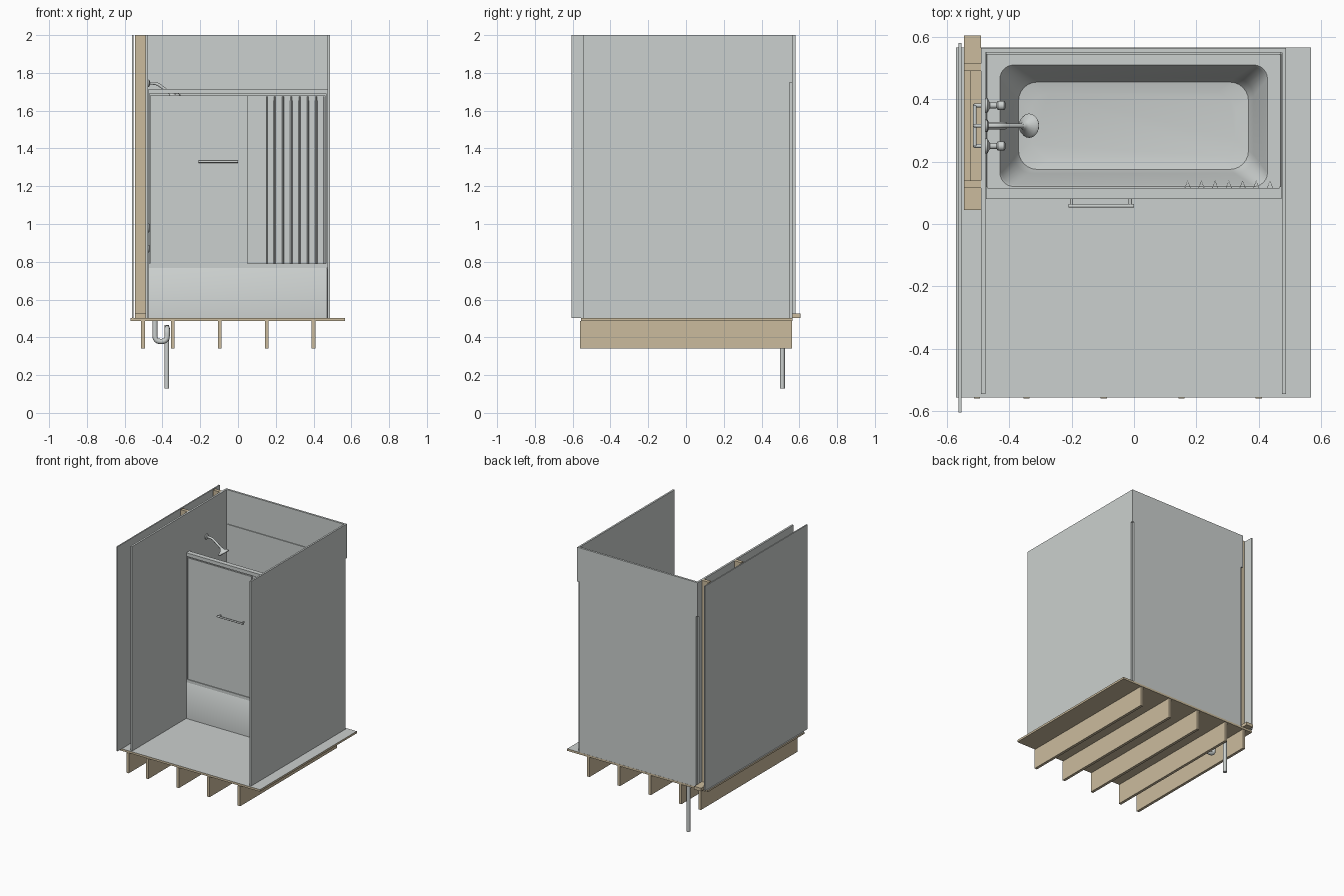
import bpy, bmesh, math
from mathutils import Vector

if "Cube" in bpy.data.objects:
    bpy.data.objects.remove(bpy.data.objects["Cube"])


def material(name, col):
    m = bpy.data.materials.new(name)
    m.diffuse_color = (*col, 1)
    m.use_nodes = True
    m.node_tree.nodes["Principled BSDF"].inputs["Base Color"].default_value = m.diffuse_color
    return m


GREY = material("pale grey", (0.60, 0.63, 0.62))
WOOD = material("pine wood", (0.60, 0.50, 0.34))


def finish(name, bm, mat, smooth=False):
    bmesh.ops.recalc_face_normals(bm, faces=bm.faces)
    me = bpy.data.meshes.new(name)
    bm.to_mesh(me)
    bm.free()
    me.materials.append(mat)
    ob = bpy.data.objects.new(name, me)
    bpy.context.collection.objects.link(ob)
    if smooth:
        bpy.context.view_layer.objects.active = ob
        ob.select_set(True)
        bpy.ops.object.shade_smooth_by_angle(angle=math.radians(40))
        ob.select_set(False)
    return ob


def box(name, x, y, z, mat=GREY):
    bm = bmesh.new()
    bmesh.ops.create_cube(bm, size=1)
    for v in bm.verts:
        v.co = [(a + b) / 2 + c * (b - a) for (a, b), c in zip((x, y, z), v.co)]
    return finish(name, bm, mat)


def rings(name, loops, cap=True, smooth=True, mat=GREY):
    """Skin a list of matching closed loops."""
    bm = bmesh.new()
    vs = [[bm.verts.new(p) for p in loop] for loop in loops]
    n = len(vs[0])
    for a, b in zip(vs, vs[1:]):
        for i in range(n):
            bm.faces.new((a[i], a[(i + 1) % n], b[(i + 1) % n], b[i]))
    if cap:
        bm.faces.new(vs[0])
        bm.faces.new(vs[-1])
    return finish(name, bm, mat, smooth)


def lathe(name, start, axis, profile, n=20):
    """Revolve (distance, radius) pairs around an axis."""
    axis = Vector(axis).normalized()
    u = axis.orthogonal().normalized()
    w = axis.cross(u)
    return rings(name, [[Vector(start) + axis * d + r * (u * math.cos(t) + w * math.sin(t))
                         for t in (2 * math.pi * i / n for i in range(n))] for d, r in profile])


def tube(name, pts, r, bend=0.0, n=12):
    """Round pipe along a path, with rounded bends."""
    pts = [Vector(p) for p in pts]
    path = [pts[0]]
    for a, b, c in zip(pts, pts[1:], pts[2:]):
        p, q = b + (a - b).normalized() * bend, b + (c - b).normalized() * bend
        path += [p * (1 - t) ** 2 + b * 2 * t * (1 - t) + q * t * t for t in (0, .25, .5, .75, 1)] if bend else [b]
    path.append(pts[-1])
    loops, u = [], None
    for i, p in enumerate(path):
        d = (path[min(i + 1, len(path) - 1)] - path[max(i - 1, 0)]).normalized()
        u = d.orthogonal().normalized() if u is None else (u - d * u.dot(d)).normalized()
        w = d.cross(u)
        loops.append([p + r * (u * math.cos(t) + w * math.sin(t))
                      for t in (2 * math.pi * k / n for k in range(n))])
    return rings(name, loops)


def rounded(x0, x1, y0, y1, r, z, seg=6):
    out = []
    for k, (cx, cy) in enumerate(((x1 - r, y1 - r), (x0 + r, y1 - r), (x0 + r, y0 + r), (x1 - r, y0 + r))):
        for i in range(seg + 1):
            a = math.pi / 2 * (k + i / seg)
            out.append((cx + r * math.cos(a), cy + r * math.sin(a), z))
    return out


# floor: wooden deck with a grey top, carried on joists
deck = box("floor_deck", (-.57, .567), (-.556, .565), (.487, .502), WOOD)
deck.data.materials.append(GREY)
for f in deck.data.polygons:
    if f.normal.z > .5:
        f.material_index = 1
for i, x in enumerate((-.503, -.345, -.097, .152, .40)):
    box(f"joist_{i}", (x - .01, x + .01), (-.56, .56), (.34, .487), WOOD)

# room walls, with the rear corners closed only above the surround
box("left_wall", (-.49, -.476), (-.545, .549), (.502, 2))
box("right_wall", (.474, .487), (-.545, .549), (.502, 2))
box("back_wall", (-.476, .474), (.549, .564), (.502, 2))
box("corner_left", (-.49, -.476), (.549, .564), (1.75, 2))
box("corner_right", (.474, .487), (.549, .564), (1.75, 2))
box("outer_sheet", (-.562, -.553), (-.605, .58), (.502, 2))
box("surround_panel", (-.474, .472), (.543, .549), (.77, 1.75))

# wet wall framing
box("bottom_plate", (-.545, -.49), (.045, .605), (.502, .525), WOOD)
for i, y in enumerate((.115, .49)):
    box(f"stud_{i}", (-.545, -.49), (y, y + .025), (.525, 2), WOOD)
for i, z in enumerate((.86, 1.72)):
    box(f"blocking_{i}", (-.545, -.522), (.14, .49), (z, z + .08), WOOD)

# bathtub: outer shell, rim and basin in one skin
rings("bathtub", [
    rounded(-.475, .473, .08, .548, .003, .502),
    rounded(-.475, .473, .08, .548, .003, .765),
    rounded(-.471, .469, .084, .544, .003, .77),
    rounded(-.43, .428, .12, .51, .045, .77),
    rounded(-.425, .423, .125, .505, .045, .762),
    rounded(-.385, .383, .162, .468, .06, .58),
    rounded(-.37, .367, .175, .455, .06, .55),
    rounded(-.33, .325, .21, .42, .06, .542)])

# sliding doors in their rails
for n, z0, z1 in (("bottom_track", .768, .79), ("top_track", 1.69, 1.716)):
    box(n, (-.475, .473), (.08, .115), (z0, z1))
for s, x in (("left", -.475), ("right", .467)):
    box(f"{s}_jamb", (x, x + .006), (.08, .12), (.77, 1.716))
box("front_door", (-.465, .05), (.086, .091), (.79, 1.66))
box("rear_door", (-.01, .462), (.101, .106), (.79, 1.66))
box("front_door_hanger", (-.465, .05), (.084, .094), (1.655, 1.68))
box("rear_door_hanger", (-.01, .462), (.099, .109), (1.655, 1.68))
tube("towel_bar", [(-.21, .058, 1.33), (0, .058, 1.33)], .006)
for x in (-.2, -.012):
    tube("towel_bar_post", [(x, .088, 1.33), (x, .058, 1.33)], .005)

# gathered curtain with narrow pleats
bm = bmesh.new()
prev = None
for i in range(7 * 4 + 1):
    x = .15 + i * .044 / 4
    y = (.095, .112, .14, .112)[i % 4]
    cur = [bm.verts.new((x, y, z)) for z in (.79, 1.675)]
    if prev:
        bm.faces.new((prev[0], cur[0], cur[1], prev[1]))
    prev = cur
curtain = finish("curtain", bm, GREY)
curtain.modifiers.new("thickness", 'SOLIDIFY').thickness = .002

# taps, spout and shower head
for y in (.38, .25):
    lathe("tap", (-.476, y, .98), (1, 0, 0),
          [(0, .024), (.006, .024), (.014, .01), (.035, .009), (.04, .015), (.06, .015), (.065, .008)])
lathe("spout_flange", (-.476, .315, .87), (1, 0, 0), [(0, .02), (.006, .02), (.01, .013)])
tube("spout", [(-.476, .315, .87), (-.415, .315, .87), (-.415, .315, .835)], .012, .018)
lathe("shower_flange", (-.476, .315, 1.745), (1, 0, 0), [(0, .02), (.006, .018), (.01, .01)])
tube("shower_arm", [(-.476, .315, 1.745), (-.43, .315, 1.745), (-.355, .315, 1.69)], .008, .02)
lathe("shower_head", (-.36, .315, 1.694), (.075, 0, -.1),
      [(0, .008), (.008, .012), (.018, .016), (.03, .034), (.04, .039), (.045, .036)])

# supply pipes inside the framing
for y in (.38, .25):
    tube("supply_pipe", [(-.51, y, .525), (-.51, y, .98), (-.476, y, .98)], .006, .012)
tube("supply_cross", [(-.51, .38, .98), (-.51, .25, .98)], .006)
tube("shower_riser", [(-.51, .315, .87), (-.51, .315, 1.745), (-.476, .315, 1.745)], .006, .012)

# drain trap and waste pipe
tube("drain_trap", [(-.44, .315, .54), (-.44, .315, .378), (-.375, .315, .378),
                    (-.375, .315, .45), (-.375, .51, .45)], .014, .03)
tube("waste_pipe", [(-.377, .51, .465), (-.377, .51, .13)], .013, n=16)
